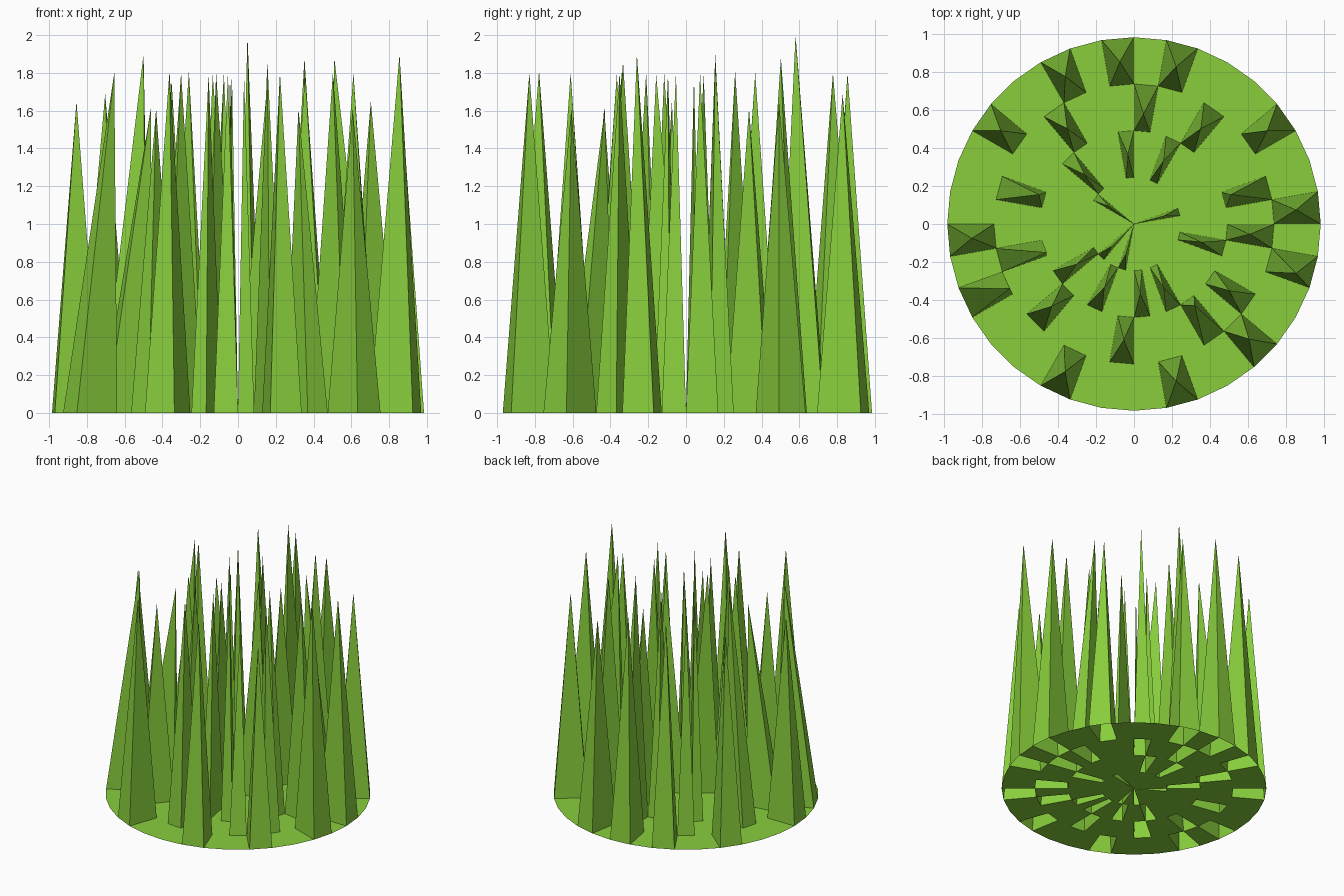
import bpy, bmesh
from math import cos, sin, radians

if "Cube" in bpy.data.objects:
    bpy.data.objects.remove(bpy.data.objects["Cube"])

SEG, STEP = 36, 0.2462      # 10-degree slices, four rings
GREEN = (0.246, 0.617, 0.045, 1)

# Blades per ring, innermost first: slice index -> tip height, or a full (x, y, z) leaning tip
BLADES = [
    {1: 1.78, 14: 1.79, 22: 1.8, 25: 1.79},
    {6: 1.61, 9: 1.8, 13: 1.81, 21: 1.8, 24: 1.79, 27: 1.79, 29: 1.86, 34: 1.8},
    {1: (0.51, 0.155, 1.88), 5: 1.88, 8: (0.05, 0.58, 2.0), 12: 1.76,
     16: (-0.5, 0.155, 1.9), 19: (-0.46, -0.15, 1.62), 22: 1.61, 26: 1.8,
     30: (0.32, -0.43, 1.61), 32: 1.8, 35: 1.8},
    {0: 1.8, 3: 1.65, 7: 1.69, 9: 1.8, 11: 1.8, 14: 1.69, 18: 1.65,
     20: (-0.655, -0.34, 1.8), 24: 1.81, 28: 1.8, 31: 1.61,
     34: (0.855, -0.26, 1.9)},
]

bm = bmesh.new()

# Polar grid of vertices
centre = bm.verts.new((0, 0, 0))
rings = [[bm.verts.new((STEP * r * cos(radians(10 * i)), STEP * r * sin(radians(10 * i)), 0))
          for i in range(SEG)] for r in range(1, 5)]

# Each cell is either flat ground or a hollow blade rising to a point
for r, blades in enumerate(BLADES):
    for i in range(SEG):
        j = (i + 1) % SEG
        if r == 0:
            loop = [centre, rings[0][i], rings[0][j]]
        else:
            loop = [rings[r - 1][i], rings[r][i], rings[r][j], rings[r - 1][j]]
        if i not in blades:
            bm.faces.new(loop)
            continue
        tip = blades[i]
        if not isinstance(tip, tuple):
            n = len(loop)
            tip = (sum(v.co.x for v in loop) / n, sum(v.co.y for v in loop) / n, tip)
        apex = bm.verts.new(tip)
        for a, b in zip(loop, loop[1:] + loop[:1]):
            bm.faces.new((a, b, apex))

mesh = bpy.data.meshes.new("grass_patch")
bm.to_mesh(mesh)
bm.free()
mat = bpy.data.materials.new("grass_green")
mat.diffuse_color = GREEN
mat.use_nodes = True
mat.node_tree.nodes["Principled BSDF"].inputs["Base Color"].default_value = mat.diffuse_color
mesh.materials.append(mat)
patch = bpy.data.objects.new("grass_patch", mesh)
bpy.context.collection.objects.link(patch)
